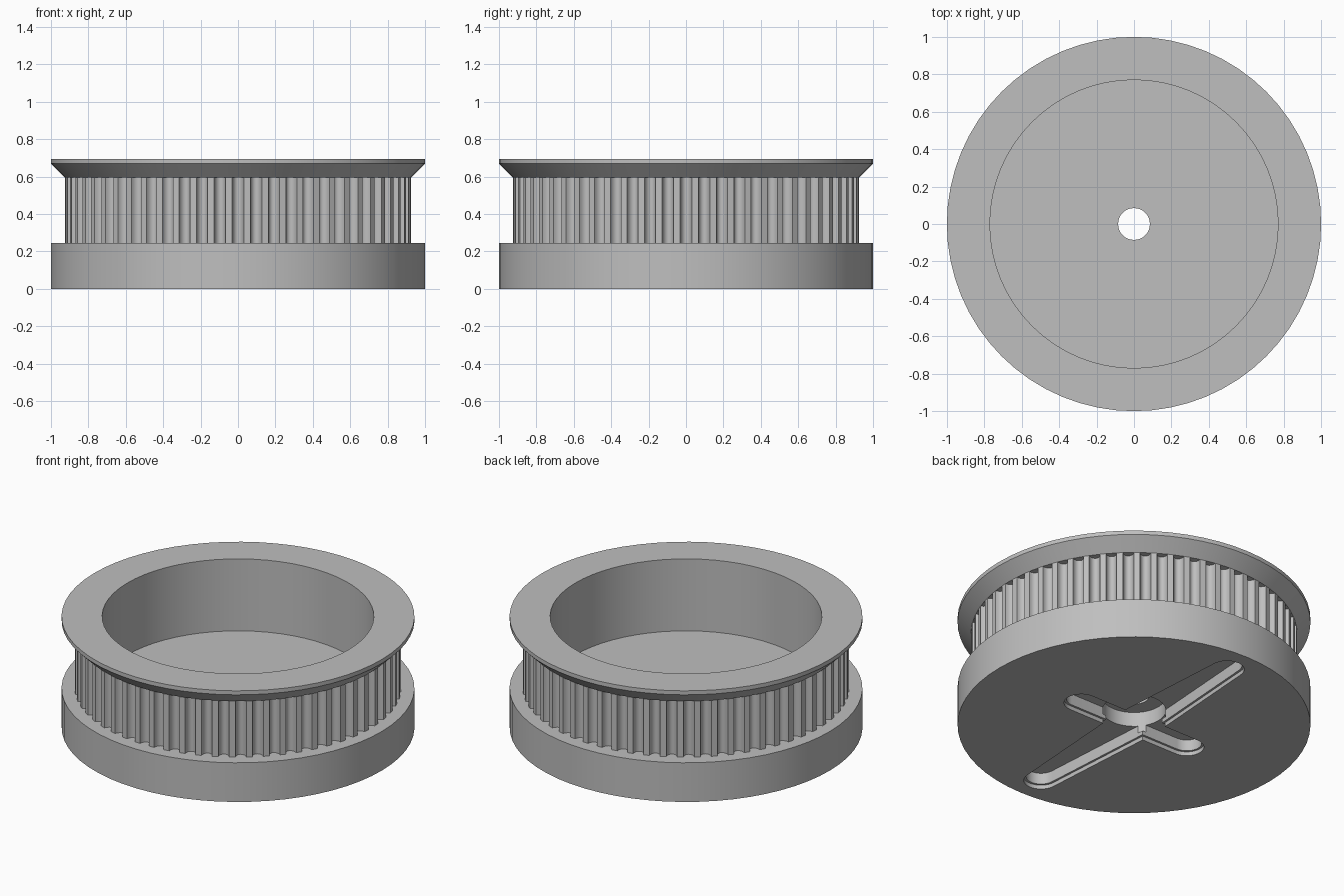
import bpy, bmesh, math

cube = bpy.data.objects.get("Cube")
if cube:
    bpy.data.objects.remove(cube)

GREY = (0.52, 0.52, 0.52, 1)
mat = bpy.data.materials.new("plain grey")
mat.use_nodes = True
mat.diffuse_color = GREY
mat.node_tree.nodes["Principled BSDF"].inputs["Base Color"].default_value = GREY

SEGMENTS = 64
TEETH = 60
BORE_R, TOOTH_R, CORE_R = 0.77, 0.925, 0.86
FLOOR_Z, TOOTH_TOP, TOP_Z = 0.245, 0.595, 0.695


def finish(name, bm):
    bmesh.ops.recalc_face_normals(bm, faces=bm.faces)
    mesh = bpy.data.meshes.new(name)
    bm.to_mesh(mesh)
    bm.free()
    mesh.materials.append(mat)
    obj = bpy.data.objects.new(name, mesh)
    bpy.context.collection.objects.link(obj)
    return obj


def smooth(obj):
    bpy.ops.object.select_all(action="DESELECT")
    obj.select_set(True)
    bpy.context.view_layer.objects.active = obj
    bpy.ops.object.shade_smooth_by_angle(angle=math.radians(30))


def loft(name, sections):
    """Closed ring through (angle, profile) sections of (radius, z) points."""
    bm = bmesh.new()
    rows = [[bm.verts.new((r * math.cos(a), r * math.sin(a), z)) for r, z in prof]
            for a, prof in sections]
    for i, row in enumerate(rows):
        nxt = rows[(i + 1) % len(rows)]
        for j in range(len(row)):
            k = (j + 1) % len(row)
            bm.faces.new((row[j], row[k], nxt[k], nxt[j]))
    return finish(name, bm)


def prism(name, outline, z0, z1):
    bm = bmesh.new()
    face = bm.faces.new([bm.verts.new((x, y, z0)) for x, y in outline])
    geo = bmesh.ops.extrude_face_region(bm, geom=[face])
    verts = [v for v in geo["geom"] if isinstance(v, bmesh.types.BMVert)]
    bmesh.ops.translate(bm, verts=verts, vec=(0, 0, z1 - z0))
    return finish(name, bm)


def circle(r, n):
    return [(r * math.cos(math.tau * i / n), r * math.sin(math.tau * i / n))
            for i in range(n)]


def slot(length, root, tip, along_y):
    """Double-ended arm, widest at the middle, with round tips."""
    pts = []
    for s in (1, -1):
        pts.append((s * root, 0))
        for i in range(17):
            a = math.pi * i / 16
            pts.append((s * tip * math.cos(a), s * (length + tip * math.sin(a))))
    return pts if along_y else [(y, -x) for x, y in pts]


def cut(target, cutter):
    mod = target.modifiers.new("cut", "BOOLEAN")
    mod.operation = "DIFFERENCE"
    mod.solver = "EXACT"
    mod.object = cutter
    bpy.context.view_layer.objects.active = target
    bpy.ops.object.modifier_apply(modifier=mod.name)
    bpy.data.objects.remove(cutter)


# Base flange with a cross-shaped recess, hub pocket and centre hole below
base = prism("base_flange", circle(1, SEGMENTS), 0, FLOOR_Z)
LIP = 0.013
for grow, depth in ((LIP, 0.025), (0, 0.095)):
    for length, root, tip, along_y in ((0.82, 0.14, 0.085, True),
                                       (0.39, 0.085, 0.085, False)):
        cut(base, prism("arm_cutter", slot(length, root + grow, tip + grow, along_y),
                        -0.1, depth))
cut(base, prism("hub_cutter", circle(0.18, 48), 0.05, 0.185))
cut(base, prism("hole_cutter", circle(0.085, 32), -0.1, 0.4))
smooth(base)

# Bored core with the bevelled upper flange
rim = [(BORE_R, FLOOR_Z), (BORE_R, TOP_Z), (1, TOP_Z), (1, 0.67),
       (TOOTH_R, TOOTH_TOP), (CORE_R, TOOTH_TOP), (CORE_R, FLOOR_Z)]
smooth(loft("upper_flange_and_core",
            [(math.tau * i / SEGMENTS, rim) for i in range(SEGMENTS)]))

# Belt teeth: round grooves around the core
GROOVE_W, GROOVE_D, STEPS = 0.031, 0.04, 8
sections = []
for t in range(TEETH):
    mid = math.tau * t / TEETH
    for i in range(STEPS + 1):
        u = math.pi * i / STEPS
        r = TOOTH_R - GROOVE_D * math.sin(u)
        a = mid - GROOVE_W * math.cos(u) / TOOTH_R
        sections.append((a, [(CORE_R, FLOOR_Z), (r, FLOOR_Z),
                             (r, TOOTH_TOP), (CORE_R, TOOTH_TOP)]))
smooth(loft("belt_teeth", sections))
